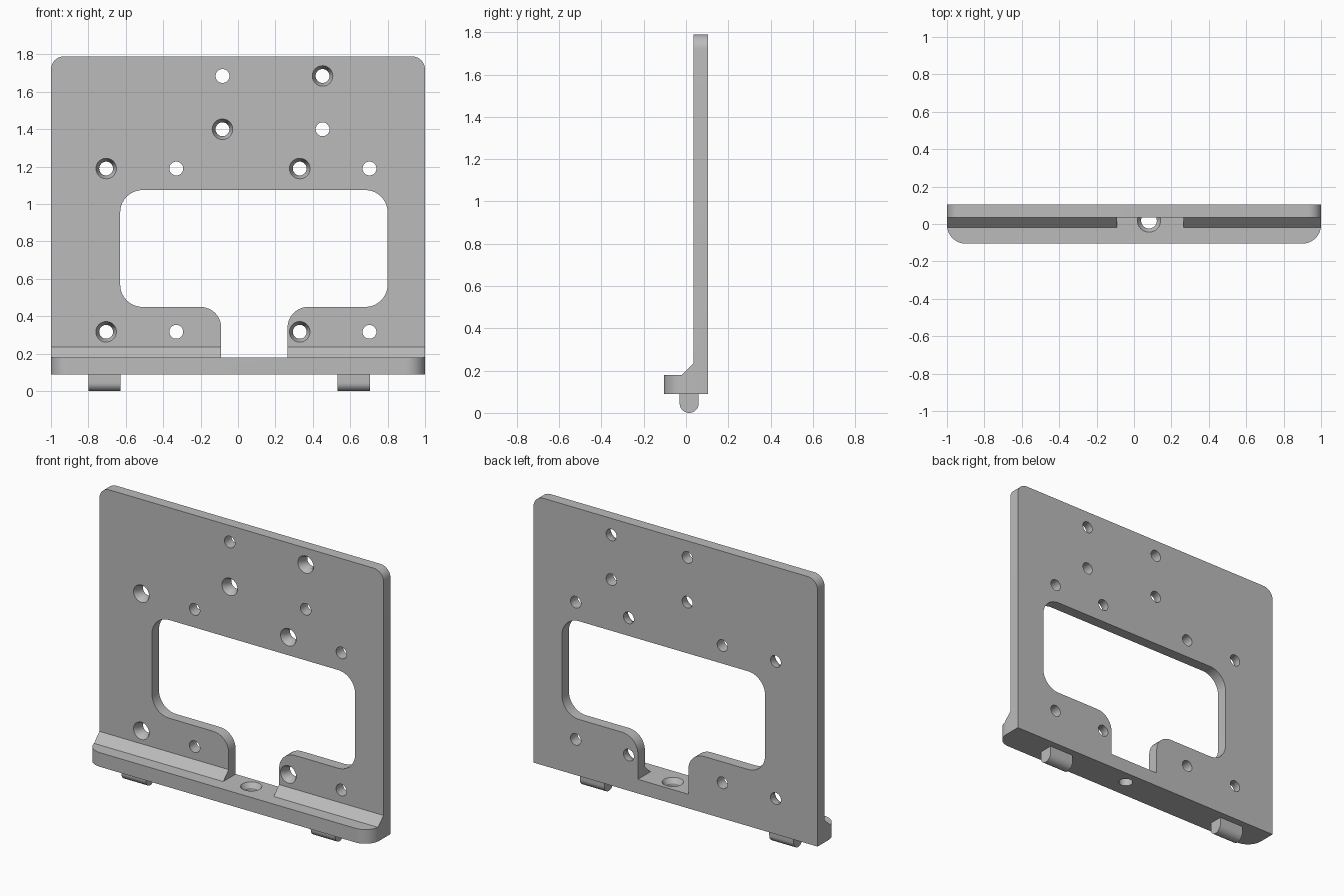
import bpy
import math
from mathutils import Vector, Matrix

if "Cube" in bpy.data.objects:
    bpy.data.objects.remove(bpy.data.objects["Cube"], do_unlink=True)

grey = bpy.data.materials.new("plain grey")
grey.use_nodes = True
colour = (0.5, 0.5, 0.5, 1)
grey.diffuse_color = colour
grey.node_tree.nodes["Principled BSDF"].inputs["Base Color"].default_value = colour


def rounded(corners, steps=10):
    """Outline from (u, v, radius) corners, rounding right-angled ones."""
    out = []
    for i, (u, v, r) in enumerate(corners):
        p = Vector((u, v))
        if r == 0:
            out.append(p)
            continue
        a = (Vector(corners[i - 1][:2]) - p).normalized() * r
        b = (Vector(corners[(i + 1) % len(corners)][:2]) - p).normalized() * r
        for k in range(steps + 1):
            t = math.pi / 2 * k / steps
            out.append(p + a * (1 - math.sin(t)) + b * (1 - math.cos(t)))
    return out


def prism(name, outline, axis, lo, hi):
    """Extrude a 2D outline along the given axis (0=x, 1=y, 2=z)."""
    def place(p, w):
        c = [p[0], p[1]]
        c.insert(axis, w)
        return c
    n = len(outline)
    verts = [place(p, lo) for p in outline] + [place(p, hi) for p in outline]
    faces = [list(range(n))[::-1], list(range(n, 2 * n))]
    faces += [[i, (i + 1) % n, (i + 1) % n + n, i + n] for i in range(n)]
    return make(name, verts, faces)


def make(name, verts, faces):
    import bmesh
    mesh = bpy.data.meshes.new(name)
    mesh.from_pydata(verts, [], faces)
    bm = bmesh.new()
    bm.from_mesh(mesh)
    bmesh.ops.recalc_face_normals(bm, faces=bm.faces)
    bm.to_mesh(mesh)
    bm.free()
    mesh.materials.append(grey)
    obj = bpy.data.objects.new(name, mesh)
    bpy.context.collection.objects.link(obj)
    return obj


def lathe(name, profile, matrix, sides=32):
    """Solid of revolution from (radius, height) pairs."""
    verts, faces = [], []
    for r, h in profile:
        for k in range(sides):
            t = math.tau * k / sides
            verts.append(matrix @ Vector((r * math.cos(t), r * math.sin(t), h)))
    for j in range(len(profile) - 1):
        for k in range(sides):
            m = (k + 1) % sides
            faces.append([j * sides + k, j * sides + m,
                          (j + 1) * sides + m, (j + 1) * sides + k])
    faces += [list(range(sides)), list(range(len(verts) - sides, len(verts)))]
    return make(name, verts, faces)


def activate(obj):
    bpy.ops.object.select_all(action='DESELECT')
    obj.select_set(True)
    bpy.context.view_layer.objects.active = obj


def combine(body, tool, operation):
    activate(body)
    mod = body.modifiers.new("cut", 'BOOLEAN')
    mod.operation, mod.solver, mod.object = operation, 'EXACT', tool
    bpy.ops.object.modifier_apply(modifier=mod.name)
    bpy.data.objects.remove(tool, do_unlink=True)


def smooth(obj):
    activate(obj)
    bpy.ops.object.shade_smooth_by_angle(angle=math.radians(30))


# Upright plate with foot ledge and sloped fillet, as one side profile
side = [(-0.2, 0.09), (0.105, 0.09), (0.105, 1.9), (0.035, 1.9),
        (0.035, 0.235), (-0.02, 0.18), (-0.2, 0.18)]
bracket = prism("bracket_plate", side, 0, -1.1, 1.1)

# Rounded upper corners and rounded ledge corners
front = rounded([(-1, 0, 0), (1, 0, 0), (1, 1.79, 0.07), (-1, 1.79, 0.07)])
combine(bracket, prism("front_trim", front, 1, -0.5, 0.5), 'INTERSECT')
plan = rounded([(-1, -0.105, 0.1), (1, -0.105, 0.1), (1, 0.3, 0), (-1, 0.3, 0)])
combine(bracket, prism("plan_trim", plan, 2, -0.5, 2.5), 'INTERSECT')

# Window opening with the slot leading down to the ledge
window = rounded([(-0.63, 0.45, 0.12), (-0.09, 0.45, 0.11), (-0.09, 0.18, 0),
                  (0.265, 0.18, 0), (0.265, 0.45, 0.11), (0.8, 0.45, 0.12),
                  (0.8, 1.075, 0.12), (-0.63, 1.075, 0.12)])
combine(bracket, prism("window_cutter", window, 1, -0.5, 0.5), 'DIFFERENCE')

# Mounting holes: pairs of one countersunk and one plain hole
pairs = [(0.452, 1.685, -0.083), (-0.083, 1.40, 0.452), (-0.705, 1.19, -0.33),
         (0.33, 1.19, 0.703), (-0.705, 0.317, -0.33), (0.33, 0.317, 0.703)]
plain = [(0.037, -0.2), (0.037, 0.05)]
sunk = [(0.037, -0.2), (0.037, -0.035), (0.055, 0), (0.055, 0.05)]
for sunk_x, z, plain_x in pairs:
    for x, shape in ((sunk_x, sunk), (plain_x, plain)):
        at = Matrix.Translation((x, 0.035, z)) @ Matrix.Rotation(math.pi / 2, 4, 'X')
        combine(bracket, lathe("hole_cutter", shape, at), 'DIFFERENCE')

# Countersunk hole down through the ledge
ledge_hole = [(0.042, -0.2), (0.042, -0.03), (0.062, 0), (0.062, 0.05)]
combine(bracket, lathe("ledge_hole_cutter", ledge_hole,
                       Matrix.Translation((0.08, 0.018, 0.18))), 'DIFFERENCE')
smooth(bracket)

# Round-bottomed locating feet
foot = rounded([(-0.03, 0.095, 0), (-0.03, 0, 0.045),
                (0.06, 0, 0.045), (0.06, 0.095, 0)])
for name, lo, hi in (("right_foot", -0.8, -0.628), ("left_foot", 0.533, 0.705)):
    smooth(prism(name, foot, 0, lo, hi))
